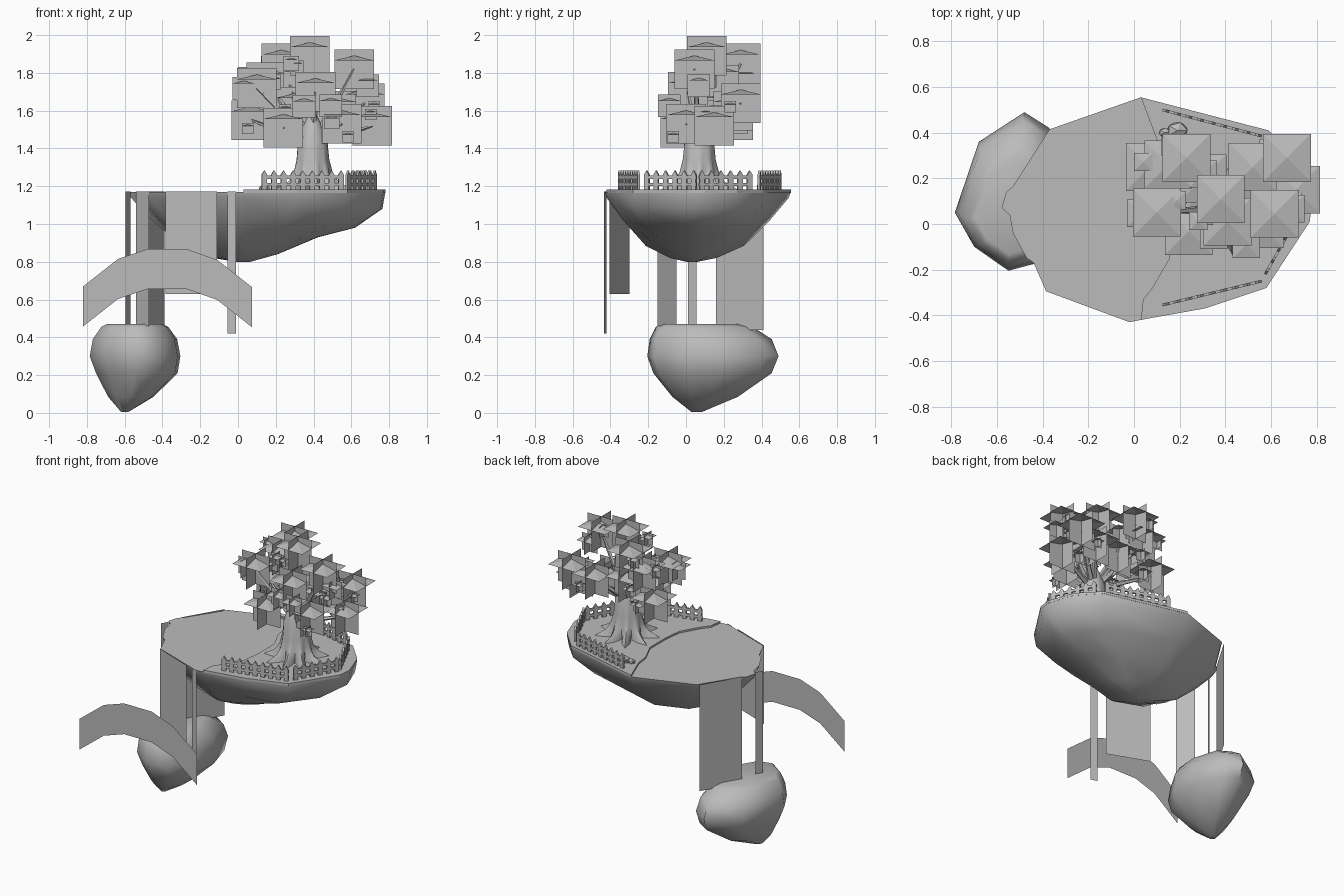
import bpy, bmesh, math, random
from mathutils import Vector

random.seed(4)
if "Cube" in bpy.data.objects:
    bpy.data.objects.remove(bpy.data.objects["Cube"])

stone = bpy.data.materials.new("plain_grey")
stone.use_nodes = True
GREY = (0.5, 0.5, 0.5, 1)
stone.diffuse_color = GREY
stone.node_tree.nodes["Principled BSDF"].inputs["Base Color"].default_value = GREY


def finish(name, bm, smooth=None, solid=True):
    """Turn a bmesh into a named object."""
    if solid:
        bmesh.ops.recalc_face_normals(bm, faces=bm.faces)
    mesh = bpy.data.meshes.new(name)
    bm.to_mesh(mesh)
    bm.free()
    mesh.materials.append(stone)
    ob = bpy.data.objects.new(name, mesh)
    bpy.context.collection.objects.link(ob)
    if smooth:
        bpy.ops.object.select_all(action='DESELECT')
        ob.select_set(True)
        bpy.context.view_layer.objects.active = ob
        bpy.ops.object.shade_smooth_by_angle(angle=math.radians(smooth))
    return ob


def loft(bm, rings):
    """Skin a stack of rings and cap both ends."""
    loops = [[bm.verts.new(p) for p in ring] for ring in rings]
    n = len(loops[0])
    for a, b in zip(loops, loops[1:]):
        for i in range(n):
            j = (i + 1) % n
            bm.faces.new((a[i], a[j], b[j], b[i]))
    bm.faces.new(loops[0])
    bm.faces.new(loops[-1])


def quad(bm, *pts):
    bm.faces.new([bm.verts.new(p) for p in pts])


# Main island: rim outline shrunk downwards, shallower towards +x
east = [(.03, -.42), (.31, -.37), (.58, -.28), (.77, .01), (.78, .1),
        (.72, .27), (.59, .41), (.03, .555)]
west = [(-.37, .415), (-.53, .165), (-.56, .14), (-.58, .07), (-.545, .04),
        (-.53, -.04), (-.47, -.15), (-.44, -.17), (-.385, -.295), (-.02, -.43)]
cx, cy = .02, .03
rings = []
for s, z_side, z_east in [(1, 1.17, 1.17), (.98, 1.14, 1.08), (.79, 1.02, .98),
                          (.53, .885, .93), (.25, .82, .84), (.06, .8, .8)]:
    ring = []
    for x, y in east + west:
        w = max(0, (x - cx) / math.hypot(x - cx, y - cy))
        ring.append((cx + (x - cx) * s, cy + (y - cy) * s,
                     z_side + (z_east - z_side) * w * w))
    rings.append(ring)
bm = bmesh.new()
loft(bm, rings)
finish("main_island", bm, 45)

# Raised ground behind the winding step
step = [(.10, .37), (.11, .28), (.17, .15), (.17, -.02), (.155, -.15),
        (.08, -.28), (.04, -.33)]
bm = bmesh.new()
loft(bm, [[(x, y, z) for x, y in east + step] for z in (1.165, 1.182)])
finish("raised_ground", bm)

# Small lower island
rim = [(-.48, .49), (-.68, .36), (-.785, .05), (-.7, -.1), (-.55, -.205),
       (-.42, -.17), (-.32, 0), (-.305, .2), (-.37, .42)]
rings = []
for s, z, dx, dy in [(.62, .47, 0, -.05), (.74, .455, 0, -.04), (.93, .39, 0, -.01),
                     (1, .3, 0, 0), (.9, .21, .01, 0), (.5, .085, -.02, -.03),
                     (.08, .005, -.05, -.065)]:
    rings.append([(-.55 + (x + .55) * s + dx, .12 + (y - .12) * s + dy, z)
                  for x, y in rim])
bm = bmesh.new()
loft(bm, rings)
finish("small_island", bm, 50)

# Thin falling sheets along the rim
sheets = {
    "front_waterfall": ((-.385, -.3), (-.11, -.405), .63),
    "narrow_front_waterfall": ((-.055, -.42), (-.01, -.435), .42),
    "side_waterfall_wide": ((-.54, .16), (-.39, .41), .44),
    "side_waterfall_thin": ((-.595, .01), (-.57, .055), .46),
    "side_waterfall_middle": ((-.47, -.15), (-.54, -.05), .46),
}
for name, ((x1, y1), (x2, y2), low) in sheets.items():
    bm = bmesh.new()
    quad(bm, (x1, y1, low), (x2, y2, low), (x2, y2, 1.172), (x1, y1, 1.172))
    finish(name, bm, solid=False)

# Free-standing arched band
bm = bmesh.new()
tops = [.67, .815, .867, .867, .81, .665]
xs = [-.82, -.635, -.48, -.27, -.11, .075]
cols = [(bm.verts.new((x, -.555, z - .212)), bm.verts.new((x, -.555, z)))
        for x, z in zip(xs, tops)]
for (a, b), (c, d) in zip(cols, cols[1:]):
    bm.faces.new((a, c, d, b))
finish("arched_band", bm, solid=False)

# Trunk with star-shaped root flare
bm = bmesh.new()
rings = []
for z, r, flare in [(1.175, .15, .45), (1.195, .135, .38), (1.225, .115, .18),
                    (1.27, .1, .07), (1.34, .086, .03), (1.44, .078, 0),
                    (1.52, .05, 0), (1.58, .02, 0)]:
    ring = []
    for i in range(36):
        a = math.tau * i / 36
        k = r * (1 + flare * math.cos(9 * a))
        ring.append((.395 + k * math.cos(a), .07 + k * math.sin(a), z))
    rings.append(ring)
loft(bm, rings)
finish("trunk", bm, 50)

# Foliage clusters: two crossed cards and a low tent on each
big = [(.38, .11, 1.89), (.615, .045, 1.82), (.23, .29, 1.85), (.1, .05, 1.72),
       (.41, .01, 1.7), (.07, .25, 1.55), (.24, -.03, 1.51), (.71, .15, 1.52),
       (.55, 0, 1.53), (.67, .29, 1.64), (.15, .26, 1.75), (.52, .25, 1.6),
       (.3, .2, 1.62)]
small = []
for x, y, z in big:
    for k in range(2):
        small.append((min(.74, max(.03, x + random.uniform(-.12, .12))),
                      y + random.uniform(-.1, .06),
                      min(1.85, max(1.45, z + random.uniform(-.13, .06))),
                      random.choice((.06, .08, .12))))
bm = bmesh.new()
for x, y, z, s in [(*p, .21) for p in big] + small:
    h = s / 2
    quad(bm, (x - h, y, z - h), (x + h, y, z - h), (x + h, y, z + h), (x - h, y, z + h))
    quad(bm, (x, y - h, z - h), (x, y + h, z - h), (x, y + h, z + h), (x, y - h, z + h))
    peak = bm.verts.new((x, y, z + .34 * s))
    corners = [bm.verts.new((x + i * h, y + j * h, z + .22 * s))
               for i, j in ((-1, -1), (1, -1), (1, 1), (-1, 1))]
    for i in range(4):
        bm.faces.new((corners[i], corners[(i + 1) % 4], peak))
finish("foliage", bm, solid=False)

# Branches from the trunk into the clusters
bm = bmesh.new()
for tip in big[1:]:
    start, end = Vector((.395, .07, 1.42)), Vector(tip)
    side = (end - start).orthogonal().normalized()
    up = (end - start).normalized().cross(side)
    loft(bm, [[p + (side * math.cos(a) + up * math.sin(a)) * r
               for a in (i * math.tau / 5 for i in range(5))]
              for p, r in ((start, .025), (end, .006))])
finish("branches", bm, 50)


# Picket fences
def fence(name, p, q):
    p, q = Vector((*p, 0)), Vector((*q, 0))
    along = (q - p).normalized()
    out = Vector((-along.y, along.x, 0)) * .006
    bm = bmesh.new()

    def board(profile):
        pts = [p + along * u + Vector((0, 0, z)) for u, z in profile]
        loft(bm, [[v + out for v in pts], [v - out for v in pts]])

    length = (q - p).length
    count = round(length / .05)
    for i in range(count):
        u = .015 + (length - .03) * i / (count - 1)
        board([(u - .014, 1.175), (u + .014, 1.175), (u + .014, 1.262),
               (u, 1.283), (u - .014, 1.262)])
    for z in (1.2, 1.238):
        board([(0, z), (length, z), (length, z + .018), (0, z + .018)])
    finish(name, bm)


fence("front_fence", (.125, -.355), (.56, -.25))
fence("side_fence_front", (.575, -.22), (.73, .055))
fence("side_fence_back", (.73, .07), (.6, .35))
fence("back_fence", (.56, .385), (.125, .5))

# Rocks near the back fence
for i, (x, y, r) in enumerate([(.19, .41, .05), (.135, .4, .028)]):
    bm = bmesh.new()
    bmesh.ops.create_icosphere(bm, subdivisions=1, radius=r)
    for v in bm.verts:
        v.co = Vector((x, y, 1.19)) + Vector((v.co.x, v.co.y * .8, v.co.z * .7))
    finish(f"rock_{i + 1}", bm)
